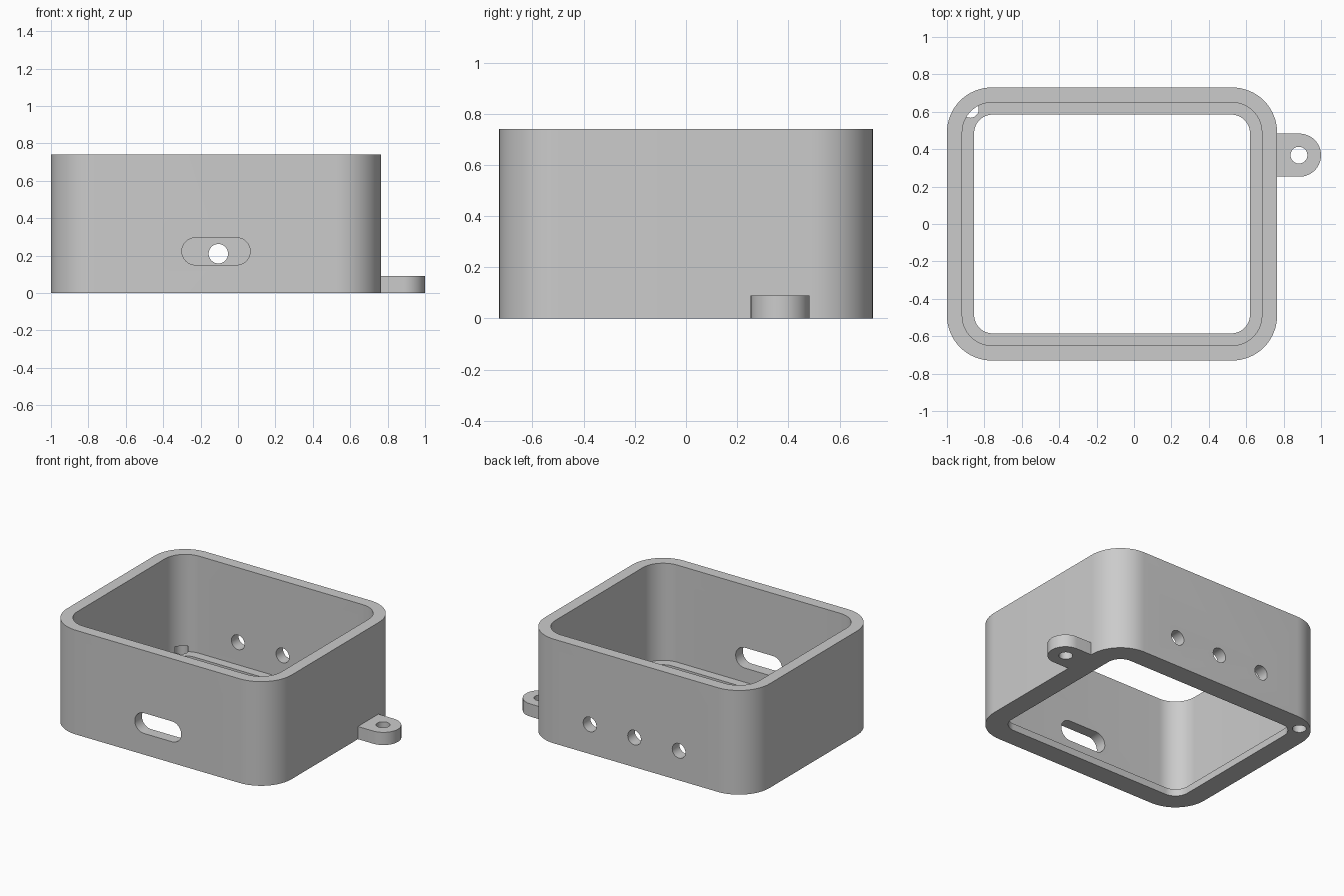
import bpy, bmesh
from math import pi, cos, sin
from mathutils import Matrix, Vector

if "Cube" in bpy.data.objects:
    bpy.data.objects.remove(bpy.data.objects["Cube"], do_unlink=True)

grey = bpy.data.materials.new("light grey plastic")
grey.use_nodes = True
grey.diffuse_color = (0.6, 0.6, 0.6, 1)
grey.node_tree.nodes["Principled BSDF"].inputs["Base Color"].default_value = (0.6, 0.6, 0.6, 1)

MID_X = -0.1175      # middle of the case
WALL_Y = 0.73        # outer face of the front and back walls
UPRIGHT = Matrix.Rotation(pi / 2, 4, 'X')


def prism(name, width, depth, radius, low, high, place=Matrix(), steps=16):
    """Rounded rectangle extruded from low to high along its own z."""
    bm = bmesh.new()
    outline = []
    for i, (sx, sy) in enumerate([(1, 1), (-1, 1), (-1, -1), (1, -1)]):
        cx, cy = sx * (width / 2 - radius), sy * (depth / 2 - radius)
        for k in range(steps + 1):
            a = (i + k / steps) * pi / 2
            outline.append(bm.verts.new((cx + radius * cos(a), cy + radius * sin(a), low)))
    bmesh.ops.remove_doubles(bm, verts=outline, dist=1e-5)
    face = bm.faces.new(list(bm.verts))
    top = bmesh.ops.extrude_face_region(bm, geom=[face])["geom"]
    bmesh.ops.translate(bm, vec=Vector((0, 0, high - low)),
                        verts=[v for v in top if isinstance(v, bmesh.types.BMVert)])
    bmesh.ops.recalc_face_normals(bm, faces=bm.faces)
    bm.transform(place)
    mesh = bpy.data.meshes.new(name)
    bm.to_mesh(mesh)
    bm.free()
    mesh.materials.append(grey)
    ob = bpy.data.objects.new(name, mesh)
    bpy.context.collection.objects.link(ob)
    return ob


def at(x, y, z=0.0):
    return Matrix.Translation((x, y, z))


def hole(radius, low, high, place):
    return prism("hole_cutter", 2 * radius, 2 * radius, radius, low, high, place, 8)


def carve(ob, cutters):
    """Subtract every cutter, then shade the curved walls smooth."""
    bpy.ops.object.select_all(action='DESELECT')
    ob.select_set(True)
    bpy.context.view_layer.objects.active = ob
    for cutter in cutters:
        mod = ob.modifiers.new("cut", 'BOOLEAN')
        mod.object, mod.operation, mod.solver = cutter, 'DIFFERENCE', 'EXACT'
        bpy.ops.object.modifier_apply(modifier=mod.name)
        bpy.data.objects.remove(cutter, do_unlink=True)
    bpy.ops.object.shade_smooth_by_angle(angle=pi / 6)


# Open case: cavity above a thin floor rim with a large opening
case = prism("case", 1.765, 2 * WALL_Y, 0.24, 0, 0.74, at(MID_X, 0))
cutters = [
    prism("cavity_cutter", 1.602, 1.3, 0.16, 0.05, 1, at(MID_X, 0)),
    prism("floor_cutter", 1.475, 1.17, 0.1, -0.2, 0.2, at(MID_X, 0)),
    # Cable slot in the front wall
    prism("slot_cutter", 0.365, 0.145, 0.0724, -0.1, 0.2, at(MID_X, -WALL_Y + 0.1, 0.223) @ UPRIGHT),
    # Screw hole that notches the back corner
    hole(0.045, -0.1, 0.09, at(-0.875, 0.613)),
]
# Row of three holes in the back wall
for x in (-0.455, -0.105, 0.245):
    cutters.append(hole(0.052, -0.2, 0.2, at(x, WALL_Y, 0.21) @ UPRIGHT))
carve(case, cutters)

# Mounting lug on the side: rounded tab with a screw hole
lug = prism("mounting_lug", 0.5, 0.23, 0.1149, 0, 0.09, at(0.75, 0.368))
trim = prism("trim_cutter", 0.5, 1, 0.01, -0.2, 0.3, at(0.485, 0.368))
carve(lug, [trim, hole(0.045, -0.1, 0.2, at(0.882, 0.368))])
